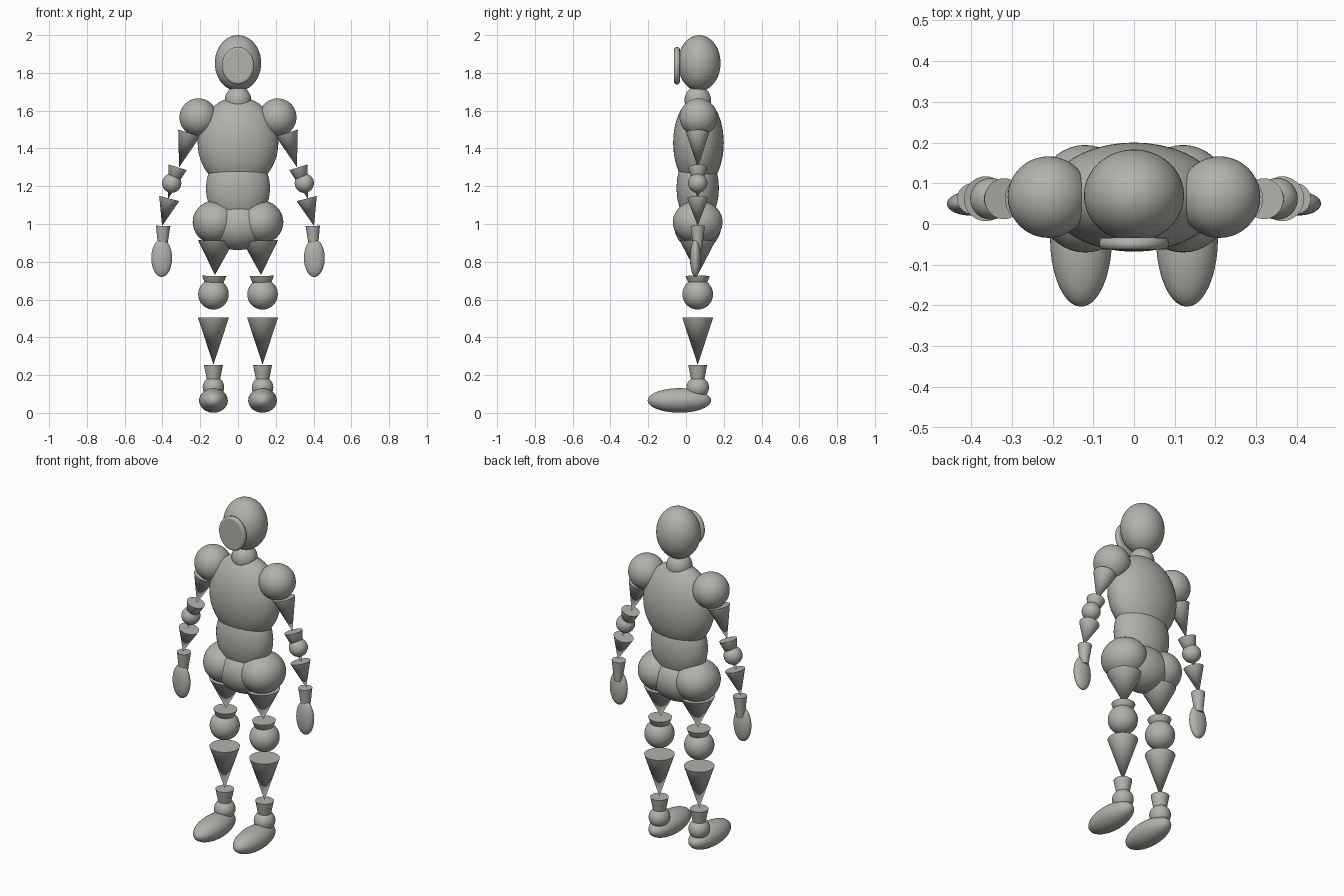
import bpy, math
from mathutils import Vector

if "Cube" in bpy.data.objects:
    bpy.data.objects.remove(bpy.data.objects["Cube"])

grey = bpy.data.materials.new("warm grey")
grey.diffuse_color = (0.45, 0.44, 0.41, 1)
grey.use_nodes = True
grey.node_tree.nodes["Principled BSDF"].inputs["Base Color"].default_value = grey.diffuse_color
Y = 0.062  # common depth of the joints


def finish(name):
    ob = bpy.context.object
    ob.name = name
    ob.data.materials.append(grey)
    bpy.ops.object.shade_smooth_by_angle(angle=math.radians(40))
    return ob


def ball(name, centre, radii):
    bpy.ops.mesh.primitive_ico_sphere_add(subdivisions=4, radius=1, location=centre)
    bpy.context.object.scale = radii
    bpy.ops.object.transform_apply(location=False, rotation=False)
    return finish(name)


def cone(name, top, bottom, r_top, r_bottom=0.0):
    a, b = Vector(top), Vector(bottom)
    d = b - a
    bpy.ops.mesh.primitive_cone_add(vertices=32, radius1=r_top, radius2=r_bottom,
                                    depth=d.length, location=(a + b) / 2)
    bpy.context.object.rotation_euler = d.to_track_quat('Z', 'Y').to_euler()
    return finish(name)


# Head, neck and trunk
ball("head", (0, 0.07, 1.852), (0.123, 0.113, 0.148))
ball("neck", (0, Y, 1.655), (0.07, 0.07, 0.075))
ball("chest", (0, 0.066, 1.43), (0.214, 0.134, 0.243))
ball("waist", (0, Y, 1.19), (0.17, 0.112, 0.2))
ball("pelvis", (0, Y, 0.992), (0.17, 0.125, 0.13))

# Face plate: thin oval disc with rounded rim
bpy.ops.mesh.primitive_cylinder_add(vertices=64, radius=1, depth=1,
                                    location=(0, -0.048, 1.838), rotation=(math.pi / 2, 0, 0))
bpy.context.object.scale = (0.085, 0.099, 0.03)
bpy.ops.object.transform_apply(location=False, rotation=False)
bev = bpy.context.object.modifiers.new("round rim", 'BEVEL')
bev.width, bev.segments = 0.012, 3
finish("face_plate")

for s, side in ((-1, "right"), (1, "left")):
    def at(x, z, y=Y):
        return (s * x, y, z)

    # Arm
    ball(side + "_shoulder", at(0.21, 1.565, 0.066), (0.1, 0.1, 0.1))
    cone(side + "_upper_arm", at(0.258, 1.482), at(0.312, 1.30), 0.061)
    cone(side + "_elbow_cone", at(0.319, 1.30), at(0.372, 1.13), 0.05)
    ball(side + "_elbow", at(0.351, 1.216), (0.051, 0.051, 0.051))
    cone(side + "_forearm", at(0.364, 1.135), at(0.402, 0.99), 0.055)
    cone(side + "_wrist", at(0.396, 0.99), at(0.4, 0.87), 0.038, 0.023)
    ball(side + "_hand", at(0.404, 0.82, 0.05), (0.055, 0.029, 0.1))

    # Leg
    ball(side + "_hip", at(0.12, 1.01), (0.12, 0.132, 0.115))
    cone(side + "_thigh", at(0.117, 0.912), at(0.122, 0.73), 0.095)
    cone(side + "_knee_cone", at(0.126, 0.725), at(0.13, 0.56), 0.064)
    ball(side + "_knee", at(0.13, 0.628), (0.081, 0.081, 0.081))
    cone(side + "_shin", at(0.13, 0.505), at(0.13, 0.255), 0.082)
    cone(side + "_ankle_cone", at(0.13, 0.253), at(0.13, 0.13), 0.05, 0.026)
    ball(side + "_ankle", at(0.13, 0.135), (0.057, 0.06, 0.057))
    ball(side + "_foot", at(0.13, 0.066, -0.035), (0.076, 0.168, 0.065))
